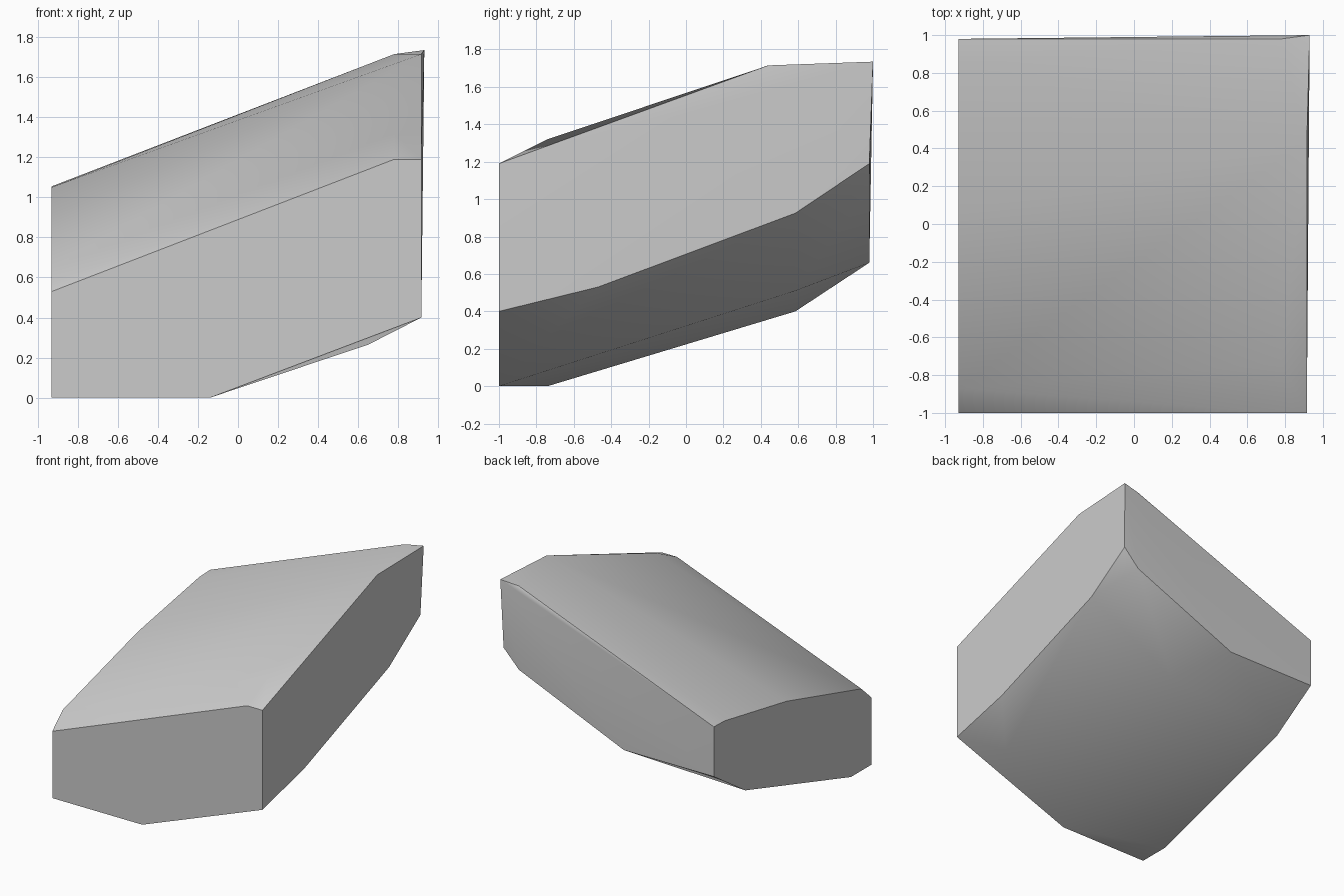
import bpy
import bmesh

# Remove the default object only
default_object = bpy.data.objects.get("Cube")
if default_object:
    bpy.data.objects.remove(default_object, do_unlink=True)

# Wall planes of the rock block
LEFT, RIGHT, FRONT, BACK = -0.93, 0.915, -1.0, 0.98

# Outline corners of each wall, given along the wall and in height
front_outline = [(LEFT, 0), (-0.14, 0), (RIGHT, 0.4),
                 (RIGHT, 1.19), (0.78, 1.19), (LEFT, 0.53)]
back_outline = [(LEFT, 0.66), (-0.14, 0.66), (0.78, 1.05),
                (RIGHT, 1.19), (0.78, 1.715), (LEFT, 1.055)]
left_outline = [(-0.74, 0), (0.585, 0.4), (0.84, 1.05),
                (0.07, 0.91), (-0.87, 0.65)]
right_outline = [(-0.47, 0.53), (0.585, 0.925), (0.44, 1.715)]

points = [(x, FRONT, z) for x, z in front_outline]
points += [(x, BACK, z) for x, z in back_outline]
points += [(LEFT, y, z) for y, z in left_outline]
points += [(RIGHT, y, z) for y, z in right_outline]

# Raised peak, front shoulder on the top, and bulges on the underside
points += [(0.93, 1, 1.735), (0.78, -0.74, 1.32),
           (0.65, -0.74, 0.265), (0.12, 0.585, 0.51)]

# Wrap the corners in one convex solid
bm = bmesh.new()
for point in points:
    bm.verts.new(point)
hull = bmesh.ops.convex_hull(bm, input=bm.verts[:], use_existing_faces=False)
loose = [v for v in bm.verts if not v.link_faces]
bmesh.ops.delete(bm, geom=loose, context='VERTS')

# Merge the triangles of each flat wall
bmesh.ops.dissolve_limit(bm, angle_limit=0.01,
                         verts=bm.verts[:], edges=bm.edges[:])
bmesh.ops.recalc_face_normals(bm, faces=bm.faces[:])
mesh = bpy.data.meshes.new("rock_block")
bm.to_mesh(mesh)
bm.free()

# Plain grey stone
stone = bpy.data.materials.new("grey_stone")
stone.use_nodes = True
colour = (0.6, 0.6, 0.6, 1)
stone.diffuse_color = colour
stone.node_tree.nodes["Principled BSDF"].inputs["Base Color"].default_value = colour
mesh.materials.append(stone)

# Soft top and underside, sharp wall edges
rock = bpy.data.objects.new("rock_block", mesh)
bpy.context.collection.objects.link(rock)
bpy.ops.object.select_all(action='DESELECT')
rock.select_set(True)
bpy.context.view_layer.objects.active = rock
bpy.ops.object.shade_smooth_by_angle(angle=0.75)
